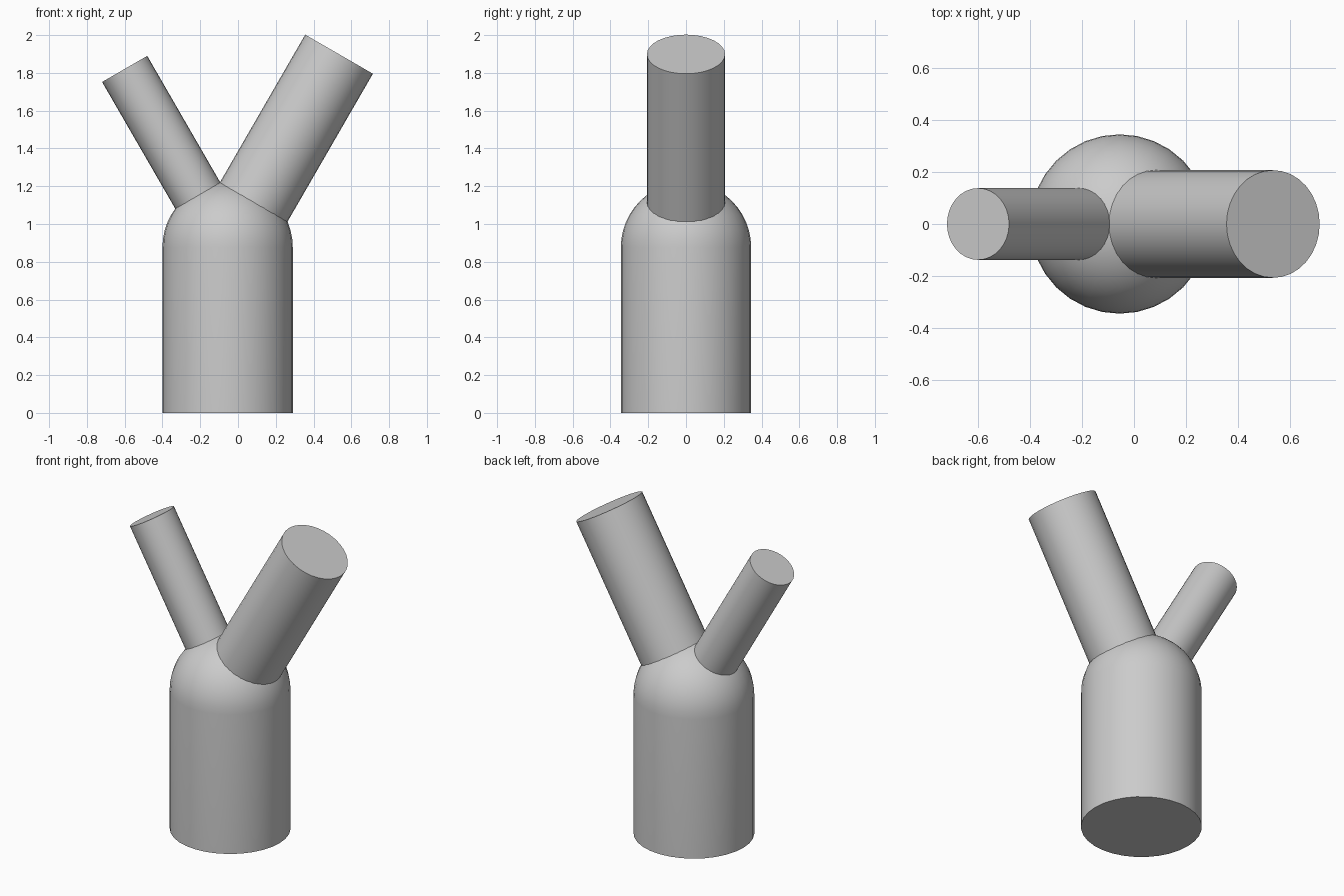
import bpy, bmesh
from math import sin, cos, pi, radians
from mathutils import Matrix, Vector

if "Cube" in bpy.data.objects:
    bpy.data.objects.remove(bpy.data.objects["Cube"])

SIDES = 32
RADIUS = 0.345
HUB = Vector((-0.055, 0, 0.877))  # centre of the dome, where all axes meet

grey = bpy.data.materials.new("plain grey")
grey.use_nodes = True
color = (0.6, 0.6, 0.6, 1)
grey.diffuse_color = color
grey.node_tree.nodes["Principled BSDF"].inputs["Base Color"].default_value = color


def lathe(name, profile, matrix):
    """Turn a (radius, height) profile around z; zero radius closes an end."""
    bm = bmesh.new()
    verts = [bm.verts.new((r, 0, z)) for r, z in profile]
    edges = [bm.edges.new(pair) for pair in zip(verts, verts[1:])]
    bmesh.ops.spin(bm, geom=verts + edges, cent=(0, 0, 0), axis=(0, 0, 1),
                   angle=2 * pi, steps=SIDES, use_duplicate=False)
    bmesh.ops.remove_doubles(bm, verts=bm.verts, dist=0.0005)
    bmesh.ops.recalc_face_normals(bm, faces=bm.faces)
    mesh = bpy.data.meshes.new(name)
    bm.to_mesh(mesh)
    bm.free()
    mesh.materials.append(grey)
    obj = bpy.data.objects.new(name, mesh)
    obj.matrix_world = matrix
    bpy.context.collection.objects.link(obj)
    bpy.ops.object.select_all(action='DESELECT')
    obj.select_set(True)
    bpy.context.view_layer.objects.active = obj
    bpy.ops.object.shade_smooth_by_angle(angle=radians(30))


# Trunk: flat base, straight wall and hemispherical dome
dome = [(RADIUS * cos(i * pi / 24), HUB.z + RADIUS * sin(i * pi / 24))
        for i in range(12)]
lathe("trunk", [(0, 0), (RADIUS, 0)] + dome + [(0, HUB.z + RADIUS)],
      Matrix.Translation((HUB.x, 0, 0)))


# Branches: flat-ended cylinders leaning out from the dome centre
def branch(name, radius, length, lean):
    start = (RADIUS ** 2 - radius ** 2) ** 0.5 - 0.02
    lathe(name, [(0, start), (radius, start), (radius, length), (0, length)],
          Matrix.Translation(HUB) @ Matrix.Rotation(radians(lean), 4, 'Y'))


branch("left_thick_branch", 0.207, 1.18, 30)
branch("right_thin_branch", 0.138, 1.09, -30)
